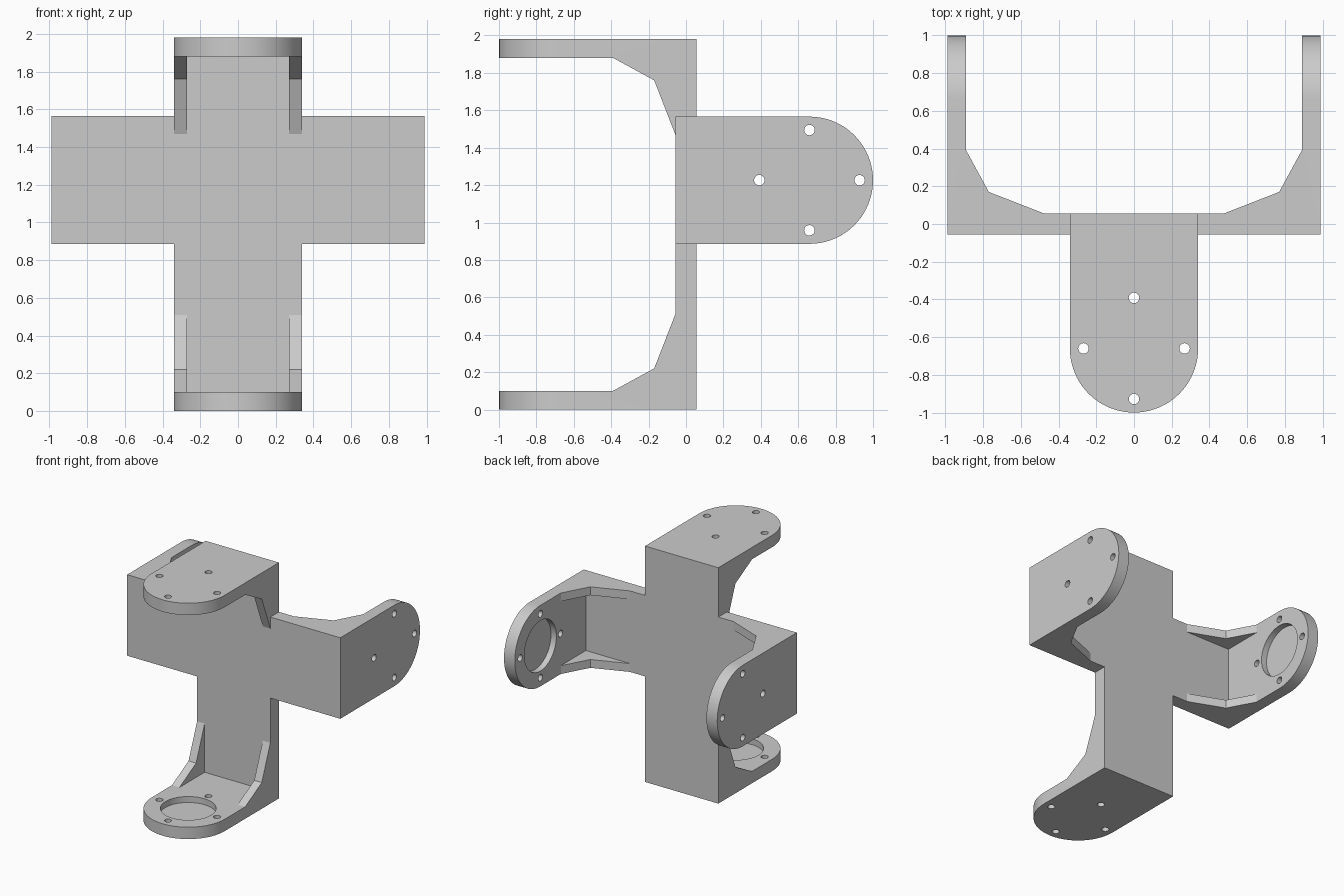
import bpy, bmesh, math
from mathutils import Vector

if "Cube" in bpy.data.objects:
    bpy.data.objects.remove(bpy.data.objects["Cube"])

HALF, WIDE, WEB, WALL = 0.99, 0.34, 0.057, 0.10   # half span, half width, half web, plate
EYE = 0.66                                        # centre of the rounded plate end


def prism(name, pts, axis, lo, hi):
    """Extrude a 2D profile: axis 0 takes (y, z) points along x, axis 2 takes (x, y) along z."""
    bm = bmesh.new()

    def place(p, d):
        return (d, p[0], p[1]) if axis == 0 else (p[0], p[1], d)
    a = [bm.verts.new(place(p, lo)) for p in pts]
    b = [bm.verts.new(place(p, hi)) for p in pts]
    bm.faces.new(a)
    bm.faces.new(b)
    for i in range(len(pts)):
        j = (i + 1) % len(pts)
        bm.faces.new((a[i], a[j], b[j], b[i]))
    bmesh.ops.recalc_face_normals(bm, faces=bm.faces)
    me = bpy.data.meshes.new(name)
    bm.to_mesh(me)
    bm.free()
    ob = bpy.data.objects.new(name, me)
    bpy.context.collection.objects.link(ob)
    return ob


def arc(cx, cy, r, start, end, n):
    return [(cx + r * math.cos(start + (end - start) * i / n),
             cy + r * math.sin(start + (end - start) * i / n)) for i in range(n + 1)]


def circle(cx, cy, r, n):
    return arc(cx, cy, r, 0, 2 * math.pi, n)[:-1]


def combine(ob, tool, operation):
    """Apply an exact boolean and discard the tool."""
    tool.hide_render = True
    mod = ob.modifiers.new("cut", 'BOOLEAN')
    mod.operation, mod.object, mod.solver = operation, tool, 'EXACT'
    dg = bpy.context.evaluated_depsgraph_get()
    me = bpy.data.meshes.new_from_object(ob.evaluated_get(dg))
    ob.modifiers.clear()
    ob.data = me
    bpy.data.objects.remove(tool)


def bracket(name):
    # U-shaped side profile with the gusset slopes, mirrored top to bottom
    half = [(-WEB, -HALF), (1.1, -HALF), (1.1, WALL - HALF),
            (0.39, WALL - HALF), (0.17, -0.77), (WEB, -0.48)]
    ob = prism(name, half + [(y, -z) for y, z in reversed(half)], 0, -0.4, 0.4)
    # rounded plate ends
    outline = [(-WIDE, -0.3), (WIDE, -0.3)] + arc(0, EYE, WIDE, 0, math.pi, 40)
    combine(ob, prism("outline", outline, 2, -1.2, 1.2), 'INTERSECT')
    # pocket leaving thin gussets at both edges
    s = HALF - WALL
    pocket = [(WEB, -s), (1.3, -s), (1.3, s), (WEB, s)]
    combine(ob, prism("pocket", pocket, 0, -0.27, 0.27), 'DIFFERENCE')
    # round recess on the inner side of both plates
    combine(ob, prism("recess", circle(0, EYE, 0.212, 48), 2, -0.94, 0.94), 'DIFFERENCE')
    # four screw holes around each recess
    for k in range(4):
        t = k * math.pi / 2
        c = circle(0.268 * math.cos(t), EYE + 0.268 * math.sin(t), 0.028, 20)
        combine(ob, prism("screw_hole", c, 2, -1.2, 1.2), 'DIFFERENCE')
    return ob


# Upright bracket opens to the front, crosswise bracket opens to the back
upright = bracket("cross_bracket")
for v in upright.data.vertices:
    x, y, z = v.co
    v.co = Vector((-x, -y, z + HALF))
crosswise = bracket("crosswise_bracket")
for v in crosswise.data.vertices:
    x, y, z = v.co
    v.co = Vector((z, y, x + 1.226))
crosswise.data.flip_normals()   # swapping two axes mirrors the mesh
combine(upright, crosswise, 'UNION')

# Smooth the round walls only
bpy.ops.object.select_all(action='DESELECT')
upright.select_set(True)
bpy.context.view_layer.objects.active = upright
bpy.ops.object.shade_smooth_by_angle(angle=math.radians(20))
